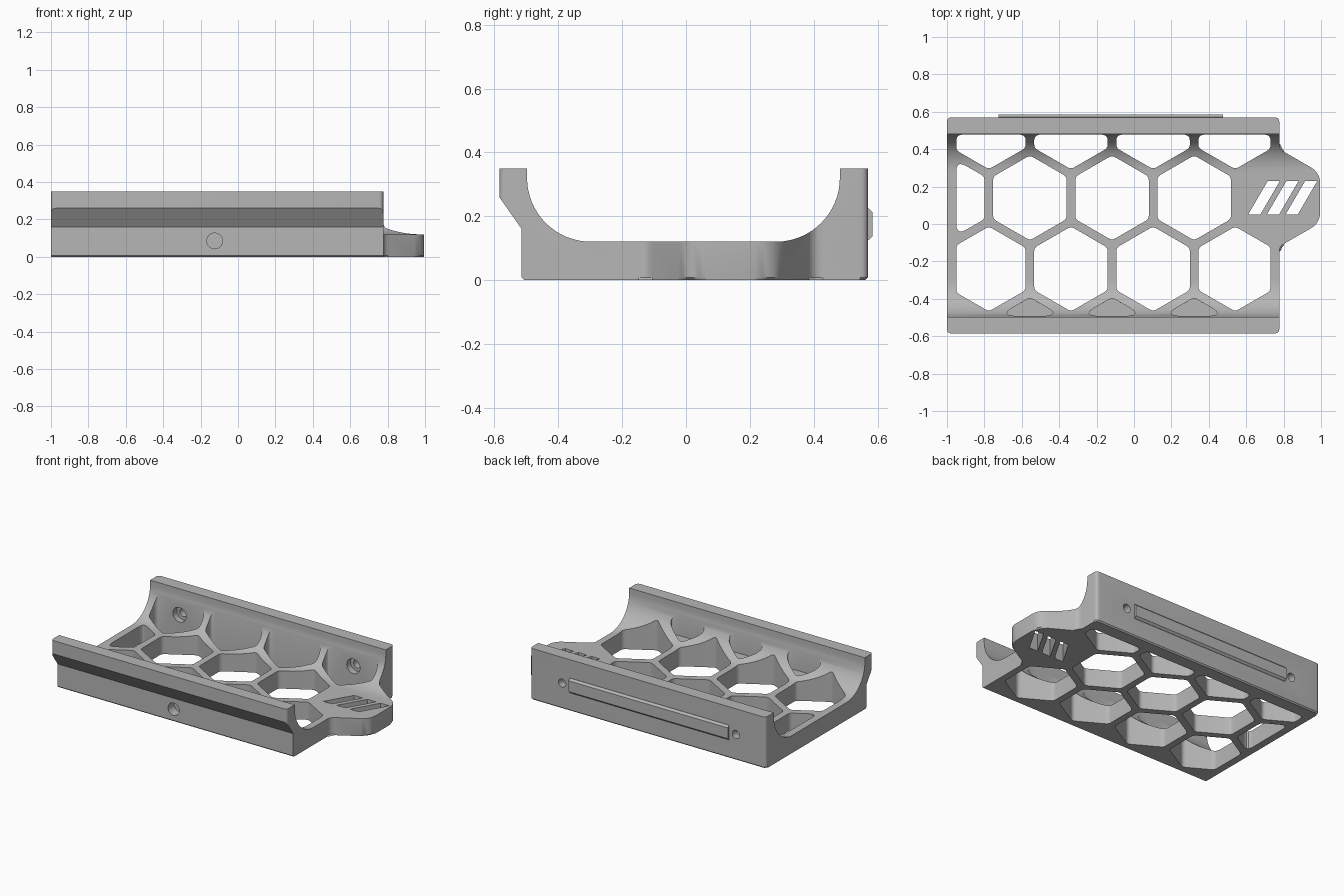
import bpy, bmesh, math
from mathutils import Vector

if "Cube" in bpy.data.objects:
    bpy.data.objects.remove(bpy.data.objects["Cube"], do_unlink=True)

grey = bpy.data.materials.new("plain grey")
grey.use_nodes = True
grey.diffuse_color = (0.47, 0.47, 0.47, 1)
grey.node_tree.nodes["Principled BSDF"].inputs["Base Color"].default_value = grey.diffuse_color

AXES = {"x": lambda a, b, h: (h, a, b),
        "y": lambda a, b, h: (a, h, b),
        "z": lambda a, b, h: (a, b, h)}


def rounded(points, radius=0.0, steps=5):
    """Round polygon corners; a third value in a point is its own radius."""
    out = []
    for i, p in enumerate(points):
        here = Vector(p[:2])
        r = p[2] if len(p) > 2 else radius
        if r == 0:
            out.append(here)
            continue
        before = Vector(points[i - 1][:2]) - here
        after = Vector(points[(i + 1) % len(points)][:2]) - here
        t = r / math.tan(before.angle(after) / 2)
        a = here + before.normalized() * min(t, before.length * 0.45)
        b = here + after.normalized() * min(t, after.length * 0.45)
        for k in range(steps + 1):
            u = k / steps
            out.append(a * (1 - u) ** 2 + here * (2 * u * (1 - u)) + b * u ** 2)
    return out


def clip(points, index, limit, sign):
    """Keep the part of a polygon on one side of an axis line."""
    out = []
    for i, q in enumerate(points):
        p = points[i - 1]
        dp, dq = sign * (limit - p[index]), sign * (limit - q[index])
        if dp * dq < 0:
            out.append(p.lerp(q, dp / (dp - dq)))
        if dq >= 0:
            out.append(q)
    return out


def circle(x, z, r, n=32):
    return [(x + r * math.cos(math.tau * i / n), z + r * math.sin(math.tau * i / n))
            for i in range(n)]


def prisms(name, items, axis, bottom_bevel=0.0):
    """One object from a list of (outline, low, high)."""
    bm = bmesh.new()
    for outline, lo, hi in items:
        rings = [[bm.verts.new(AXES[axis](p[0], p[1], h)) for p in outline] for h in (lo, hi)]
        base = bm.faces.new(rings[0])
        bm.faces.new(rings[1])
        n = len(outline)
        for i in range(n):
            j = (i + 1) % n
            bm.faces.new((rings[0][i], rings[0][j], rings[1][j], rings[1][i]))
        if bottom_bevel:
            bmesh.ops.bevel(bm, geom=list(base.edges), offset=bottom_bevel,
                            segments=1, affect="EDGES")
    bmesh.ops.recalc_face_normals(bm, faces=bm.faces)
    mesh = bpy.data.meshes.new(name)
    bm.to_mesh(mesh)
    bm.free()
    mesh.materials.append(grey)
    obj = bpy.data.objects.new(name, mesh)
    bpy.context.collection.objects.link(obj)
    return obj


def activate(obj):
    bpy.ops.object.select_all(action="DESELECT")
    obj.select_set(True)
    bpy.context.view_layer.objects.active = obj


def combine(obj, tool, operation):
    tool.hide_render = True
    mod = obj.modifiers.new(tool.name, "BOOLEAN")
    mod.operation, mod.solver, mod.object = operation, "EXACT", tool
    activate(obj)
    bpy.ops.object.modifier_apply(modifier=mod.name)
    bpy.data.objects.remove(tool, do_unlink=True)


# Channel cross-section: flat floor, curved inner walls, overhanging front lip
FLOOR, TOP, R = 0.12, 0.35, 0.2
BACK_IN, FRONT_IN = 0.482, -0.498


def wall_curve(cy, start, end, n=16):
    return [(cy + R * math.cos(a), FLOOR + R + R * math.sin(a))
            for a in (math.radians(start + (end - start) * i / n) for i in range(n + 1))]


profile = [(-0.507, 0), (0.562, 0), (0.57, 0.008), (0.57, TOP), (BACK_IN, TOP)]
profile += wall_curve(BACK_IN - R, 0, -90)
profile += wall_curve(FRONT_IN + R, -90, -180)
profile += [(FRONT_IN, TOP), (-0.585, TOP), (-0.585, 0.26), (-0.515, 0.16), (-0.515, 0.008)]
tray = prisms("tray", [(profile, -1.1, 1.1)], "x")

# Plan outline with the rounded end tab
plan = rounded([(-1, -0.585, 0.025), (0.777, -0.585, 0.025), (0.777, -0.12, 0.05),
                (0.995, 0.005, 0.1), (0.995, 0.275, 0.1), (0.777, 0.40, 0.05),
                (0.777, 0.57, 0.025), (-1, 0.57, 0.025)])
combine(tray, prisms("plan_outline", [(plan, 0, 0.5)], "z", 0.008), "INTERSECT")

# Honeycomb openings, trimmed to the frame
PITCH, HEX_R = 0.439, 0.227
cells = []
for row in range(4):
    cy = 0.52 - row * PITCH * math.sqrt(3) / 2
    for col in range(4):
        cx = -0.776 + PITCH * (col - (row % 2) / 2)
        if row == 3 and col == 0:
            continue
        hexagon = [Vector((cx + HEX_R * math.sin(math.tau * k / 6),
                           cy + HEX_R * math.cos(math.tau * k / 6))) for k in range(6)]
        for index, limit, sign in ((0, -0.95, -1), (0, 0.73, 1), (1, -0.493, -1), (1, 0.478, 1)):
            hexagon = clip(hexagon, index, limit, sign)
        # The front row only hollows the wall and keeps its floor
        cells.append((rounded(hexagon, 0.035), 0.13 if row == 3 else -0.1, 0.5))
combine(tray, prisms("honeycomb_cutter", cells, "z"), "DIFFERENCE")

# Plain slanted vents in the tab
vents = []
for i in range(3):
    x = 0.61 + 0.1 * i
    vents.append(([(x, 0.05), (x + 0.065, 0.05), (x + 0.17, 0.23), (x + 0.105, 0.23)], -0.1, 0.3))
combine(tray, prisms("vent_cutter", vents, "z"), "DIFFERENCE")

# Screw holes: two through the back wall with recesses, one blind in the front
SCREWS, SCREW_Z = (-0.776, 0.535), 0.175
combine(tray, prisms("recess_cutter", [(circle(x, SCREW_Z, 0.05), 0.4, 0.52) for x in SCREWS], "y"),
        "DIFFERENCE")
holes = [(circle(x, SCREW_Z, 0.028), 0.45, 0.65) for x in SCREWS]
holes.append((circle(-0.125, 0.085, 0.042), -0.7, -0.45))
combine(tray, prisms("screw_hole_cutter", holes, "y"), "DIFFERENCE")

# Raised chamfered rail on the back wall
rail_section = [(0.56, 0.125), (0.572, 0.125), (0.585, 0.138),
                (0.585, 0.212), (0.572, 0.225), (0.56, 0.225)]
rail = prisms("back_rail", [(rail_section, -0.725, 0.475)], "x")

for part in (tray, rail):
    activate(part)
    bpy.ops.object.shade_smooth_by_angle(angle=math.radians(30))
